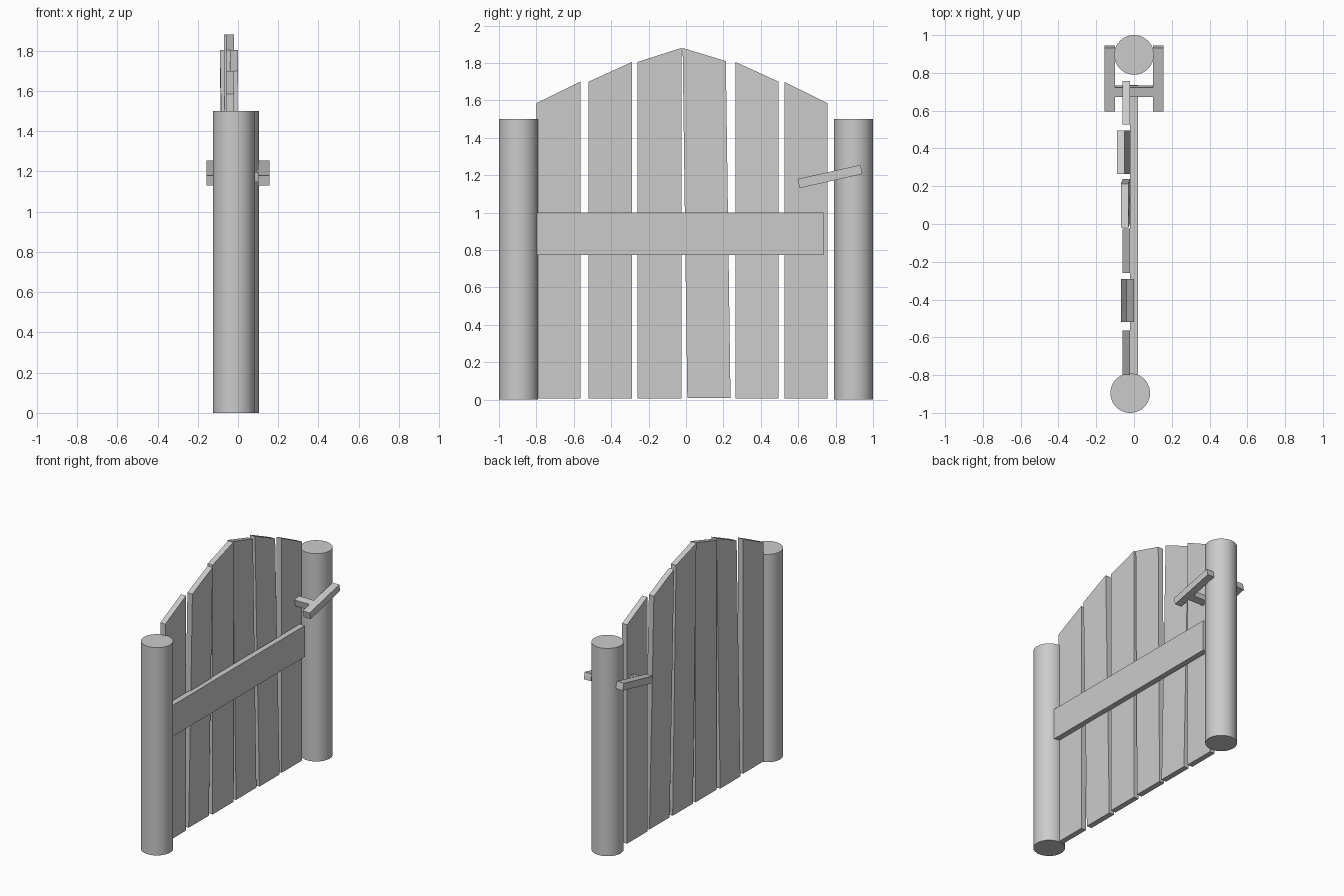
import bpy, bmesh, math
from mathutils import Matrix, Vector

if "Cube" in bpy.data.objects:
    bpy.data.objects.remove(bpy.data.objects["Cube"])


def post(name, x, y):
    bpy.ops.mesh.primitive_cylinder_add(vertices=48, radius=0.105, depth=1.5, location=(x, y, 0.75))
    ob = bpy.context.object
    ob.name = name
    bpy.ops.object.shade_smooth_by_angle(angle=math.radians(30))


def solid(name, profile_a, profile_b):
    """Closed solid joining two matching outlines."""
    bm = bmesh.new()
    a = [bm.verts.new(p) for p in profile_a]
    b = [bm.verts.new(p) for p in profile_b]
    n = len(a)
    bm.faces.new(a)
    bm.faces.new(b[::-1])
    for i in range(n):
        j = (i + 1) % n
        bm.faces.new((a[j], a[i], b[i], b[j]))
    bmesh.ops.recalc_face_normals(bm, faces=bm.faces)
    mesh = bpy.data.meshes.new(name)
    bm.to_mesh(mesh)
    bm.free()
    ob = bpy.data.objects.new(name, mesh)
    bpy.context.collection.objects.link(ob)
    return ob


def plank(name, y0, y1, z0, z1, x_bottom, x_top, shift=0.0, base=0.005):
    """Slanted-top board; x values are the back face at bottom and top."""
    def side(dx):
        return [(x_bottom + dx, y0 + shift, base), (x_bottom + dx, y1 + shift, base),
                (x_top + dx, y1, z1), (x_top + dx, y0, z0)]
    solid(name, side(0), side(0.04))


def box(name, loc, size, tilt=0.0):
    bpy.ops.mesh.primitive_cube_add(size=1, location=loc, rotation=(tilt, 0, 0))
    ob = bpy.context.object
    ob.name = name
    ob.scale = size


# Round posts
post("hinge_post", -0.02, -0.895)
post("latch_post", 0.0, 0.895)

# Arched, slightly crooked boards
boards = [
    (-0.80, -0.565, 1.585, 1.70, -0.06, -0.06),
    (-0.52, -0.29, 1.70, 1.805, -0.07, -0.04),
    (-0.26, -0.025, 1.805, 1.88, -0.06, -0.06),
    (-0.018, 0.213, 1.88, 1.81, -0.06, -0.07, 0.025, 0.008),
    (0.265, 0.495, 1.805, 1.70, -0.055, -0.09, 0.0, 0.006),
    (0.527, 0.757, 1.698, 1.585, -0.06, -0.06),
]
for i, b in enumerate(boards):
    plank(f"gate_board_{i + 1}", *b)

# Cross rail
box("cross_rail", (0, -0.0325, 0.887), (0.04, 1.535, 0.225))

# Tilted latch: two arms and a joining bar
tilt = math.radians(12.7)
for side, label in ((-1, "back"), (1, "front")):
    box(f"latch_arm_{label}", (side * 0.128, 0.77, 1.193), (0.055, 0.345, 0.05), tilt)
box("latch_bar", (0, 0.703, 1.178), (0.21, 0.05, 0.05), tilt)
